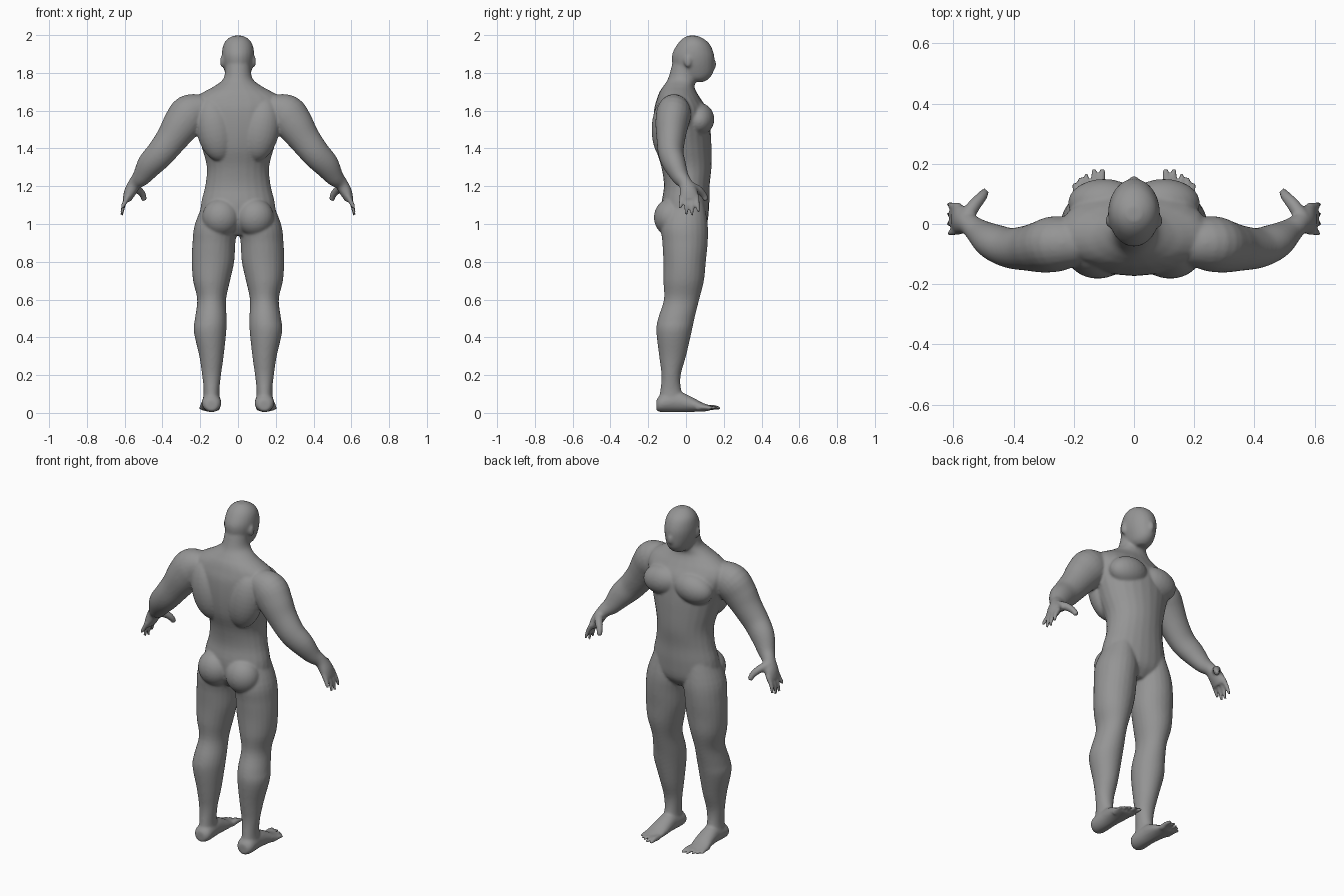
import bpy, bmesh, math
from mathutils import Vector, Matrix

old = bpy.data.objects.get("Cube")
if old:
    bpy.data.objects.remove(old)

SIDES = 24
bm = bmesh.new()
X, Y, Z = Vector((1, 0, 0)), Vector((0, 1, 0)), Vector((0, 0, 1))


def smooth_stations(pts, steps=4):
    """Catmull-Rom interpolation of loft stations."""
    pts = [Vector(p) for p in pts]
    ext = [pts[0]] + pts + [pts[-1]]
    out = []
    for a, b, c, d in zip(ext, ext[1:], ext[2:], ext[3:]):
        for i in range(steps):
            t = i / steps
            out.append(0.5 * (2 * b + (c - a) * t + (2 * a - 5 * b + 4 * c - d) * t * t
                              + (3 * b - a - 3 * c + d) * t ** 3))
    return out + [pts[-1]]


def loft(stations, plane="PATH", side=1):
    """Closed tube through (x, y, z, radius_u, radius_v) stations."""
    st = smooth_stations(stations)
    rings = []
    for i, s in enumerate(st):
        centre = Vector(s[:3])
        if plane == "FLAT":
            u, v = X, Y
        elif plane == "UPRIGHT":
            u, v = X, Z
        else:
            t = Vector(st[min(i + 1, len(st) - 1)][:3]) - Vector(st[max(i - 1, 0)][:3])
            u = t.cross(Y).normalized()
            v = u.cross(t).normalized()
        ring = []
        for k in range(SIDES):
            a = math.tau * k / SIDES
            p = centre + u * (s[3] * math.cos(a)) + v * (s[4] * math.sin(a))
            ring.append(bm.verts.new((p.x * side, p.y, p.z)))
        rings.append(ring)
    for r, q in zip(rings, rings[1:]):
        for k in range(SIDES):
            n = (k + 1) % SIDES
            bm.faces.new((r[k], r[n], q[n], q[k]))
    bm.faces.new(rings[0])
    bm.faces.new(rings[-1])


def slices(rows, side=1):
    """Horizontal loft from (z, x_min, x_max, y_back, y_front) rows."""
    loft([((a + b) / 2, (c + d) / 2, z, (b - a) / 2, (d - c) / 2)
          for z, a, b, c, d in rows], "FLAT", side)


def muscle(centre, radii, side=1, tilt=0):
    m = (Matrix.Translation((centre[0] * side, centre[1], centre[2]))
         @ Matrix.Rotation(tilt * side, 4, "Y") @ Matrix.Diagonal((*radii, 1)))
    bmesh.ops.create_uvsphere(bm, u_segments=24, v_segments=16, radius=1, matrix=m)


def digit(points, r):
    """Tapered finger or toe stations."""
    n = len(points) - 1
    return [(*p, r * (1 - 0.45 * i / n), r * (1 - 0.45 * i / n)) for i, p in enumerate(points)]


# Torso and neck
slices([(z, -w, w, b, f) for z, w, b, f in (
    (.94, .07, -.08, .06), (1.0, .19, -.12, .11), (1.1, .197, -.13, .123),
    (1.2, .174, -.117, .125), (1.3, .165, -.13, .135), (1.4, .19, -.16, .135),
    (1.5, .22, -.172, .13), (1.6, .25, -.17, .115), (1.66, .24, -.155, .08),
    (1.7, .18, -.14, .055), (1.73, .125, -.12, .045), (1.77, .077, -.095, .055),
    (1.84, .066, -.075, .06))])

# Head
slices([(z, -w, w, b, f) for z, w, b, f in (
    (1.752, .03, .03, .095), (1.77, .054, -.03, .122), (1.8, .068, -.06, .143),
    (1.85, .082, -.073, .15), (1.9, .086, -.073, .148), (1.95, .077, -.047, .127),
    (1.98, .055, -.02, .095), (1.997, .025, .01, .058))])
muscle((0, .143, 1.845), (.016, .018, .03))

for s in (1, -1):
    # Ear, chest, back and seat muscles
    muscle((.083, .01, 1.86), (.012, .02, .032), s)
    muscle((.1, .07, 1.555), (.12, .08, .085), s, .15)
    muscle((.12, -.1, 1.5), (.1, .082, .17), s, .2)
    muscle((.09, -.08, 1.035), (.1, .09, .1), s)

    # Leg
    slices([(1.14, .04, .17, -.08, .09), (1.0, .004, .228, -.13, .115),
            (.9, .014, .241, -.125, .115), (.8, .02, .245, -.12, .105),
            (.7, .042, .238, -.12, .095), (.6, .063, .216, -.117, .07),
            (.5, .06, .228, -.148, .045), (.43, .062, .234, -.157, .03),
            (.3, .076, .205, -.142, 0), (.2, .09, .19, -.13, -.028),
            (.12, .098, .182, -.136, -.025), (.05, .095, .187, -.15, 0)], s)

    # Foot and toes
    loft([(.14, -.157, .04, .028, .028), (.14, -.13, .05, .05, .046),
          (.14, -.04, .058, .049, .054), (.143, .03, .045, .053, .04),
          (.148, .08, .032, .056, .025), (.15, .122, .025, .05, .016)], "UPRIGHT", s)
    for i, (x, y) in enumerate(((.104, .182), (.133, .182), (.16, .168), (.181, .155), (.2, .138))):
        bx = .112 + .019 * i
        loft(digit([(bx, y - .08, .026), ((bx + x) / 2, y - .035, .029), (x, y, .024)],
                   .018 if i == 0 else .014), "UPRIGHT", s)

    # Arm
    loft([(.17, -.065, 1.62, .07, .07), (.25, -.065, 1.585, .105, .092),
          (.3, -.075, 1.525, .1, .087), (.35, -.08, 1.452, .085, .076),
          (.41, -.08, 1.375, .076, .067), (.465, -.06, 1.315, .069, .06),
          (.51, -.03, 1.25, .05, .045), (.545, -.003, 1.215, .036, .036),
          (.572, .013, 1.168, .032, .048), (.59, .018, 1.125, .022, .05)], "PATH", s)

    # Fingers and thumb
    for y, tip_y, tip_z in ((-.02, -.034, 1.082), (.006, .001, 1.05),
                            (.031, .033, 1.044), (.055, .066, 1.062)):
        loft(digit([(.58, y, 1.15), (.604, (y + tip_y) / 2, 1.105), (.616, tip_y, tip_z)], .0155), "PATH", s)
    loft(digit([(.56, .02, 1.2), (.53, .063, 1.183), (.505, .092, 1.155), (.495, .107, 1.125)], .026), "PATH", s)

bmesh.ops.recalc_face_normals(bm, faces=bm.faces)
mesh = bpy.data.meshes.new("body")
bm.to_mesh(mesh)
bm.free()
body = bpy.data.objects.new("body", mesh)
bpy.context.collection.objects.link(body)

# Single skin colour
grey = bpy.data.materials.new("plain grey")
grey.use_nodes = True
colour = (.3, .3, .3, 1)
grey.diffuse_color = colour
grey.node_tree.nodes["Principled BSDF"].inputs["Base Color"].default_value = colour
mesh.materials.append(grey)

# Fuse the forms into one skin and relax the seams
fuse = body.modifiers.new("fuse", "REMESH")
fuse.mode = "VOXEL"
fuse.voxel_size = .007
fuse.use_smooth_shade = True
relax = body.modifiers.new("relax", "SMOOTH")
relax.factor = .5
relax.iterations = 8
